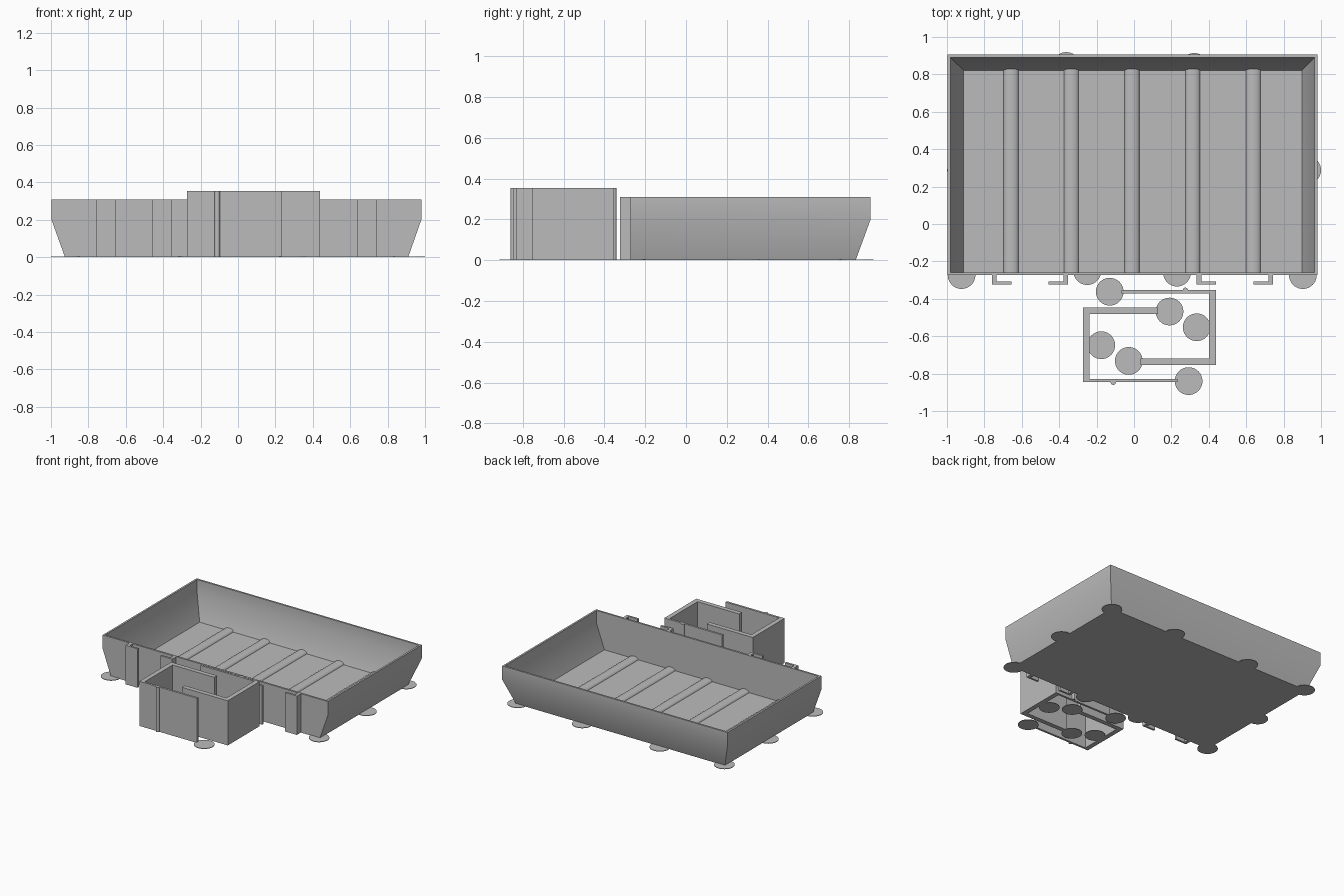
import bpy, bmesh, math

if "Cube" in bpy.data.objects:
    bpy.data.objects.remove(bpy.data.objects["Cube"])

grey = bpy.data.materials.new("plain grey")
grey.diffuse_color = (0.5, 0.5, 0.5, 1)
grey.use_nodes = True
grey.node_tree.nodes["Principled BSDF"].inputs["Base Color"].default_value = grey.diffuse_color


def finish(bm, name, smooth=False):
    bmesh.ops.recalc_face_normals(bm, faces=bm.faces[:])
    me = bpy.data.meshes.new(name)
    bm.to_mesh(me)
    bm.free()
    ob = bpy.data.objects.new(name, me)
    bpy.context.collection.objects.link(ob)
    me.materials.append(grey)
    if smooth:
        bpy.ops.object.select_all(action='DESELECT')
        bpy.context.view_layer.objects.active = ob
        ob.select_set(True)
        bpy.ops.object.shade_smooth_by_angle(angle=math.radians(35))
    return ob


def extrude_outline(name, pts, z0, z1):
    """Upright prism from an outline seen from above."""
    bm = bmesh.new()
    face = bm.faces.new([bm.verts.new((x, y, z0)) for x, y in pts])
    new = bmesh.ops.extrude_face_region(bm, geom=[face])["geom"]
    for v in new:
        if isinstance(v, bmesh.types.BMVert):
            v.co.z = z1
    return finish(bm, name)


def cylinder(name, x, y, r, h, sides):
    bm = bmesh.new()
    bmesh.ops.create_cone(bm, cap_ends=True, segments=sides, radius1=r, radius2=r, depth=h)
    bmesh.ops.translate(bm, verts=bm.verts[:], vec=(x, y, h / 2))
    return finish(bm, name, True)


# Open tray: flared sides and back, upright front; rings run up outside, down inside
TRAY_H, FLOOR = 0.309, 0.015
rings = [
    (-0.925, 0.91, -0.273, 0.832, 0.0),
    (-0.997, 0.98, -0.273, 0.905, 0.20),
    (-0.997, 0.98, -0.273, 0.905, TRAY_H),
    (-0.982, 0.965, -0.258, 0.89, TRAY_H),
    (-0.982, 0.965, -0.258, 0.89, 0.203),
    (-0.912, 0.897, -0.258, 0.822, FLOOR),
]
bm = bmesh.new()
loops = [[bm.verts.new(c) for c in ((a, p, z), (b, p, z), (b, q, z), (a, q, z))]
         for a, b, p, q, z in rings]
for lo, hi in zip(loops, loops[1:]):
    for i in range(4):
        j = (i + 1) % 4
        bm.faces.new((lo[i], lo[j], hi[j], hi[i]))
bm.faces.new(loops[0][::-1])
bm.faces.new(loops[-1])
finish(bm, "tray", True)

# Low rounded ribs across the tray floor
for x in (-0.657, -0.335, -0.011, 0.314, 0.638):
    bm = bmesh.new()
    arc = [(x + 0.04 * math.cos(math.pi * i / 10), FLOOR - 0.002 + 0.022 * math.sin(math.pi * i / 10))
           for i in range(11)]
    ends = [[bm.verts.new((px, y, pz)) for px, pz in arc] for y in (-0.26, 0.828)]
    for i in range(11):
        j = (i + 1) % 11
        bm.faces.new((ends[0][i], ends[0][j], ends[1][j], ends[1][i]))
    for end in ends:
        bm.faces.new(end)
    finish(bm, "floor_rib", True)

# L-shaped hooks on the front wall: outer post edge and foot direction
for x, d in ((-0.76, 1), (-0.352, -1), (0.335, 1), (0.743, -1)):
    t, foot = 0.025 * d, 0.104 * d
    extrude_outline("front_hook", [(x, -0.268), (x, -0.323), (x + foot, -0.323),
                                   (x + foot, -0.307), (x + t, -0.307), (x + t, -0.268)],
                    0, TRAY_H)

# Two interlocking C-shaped clips, one a half turn of the other, each with a small bump
CLIP_H = 0.354
cx, cy = 0.082, -0.6
clip = [(-0.068, -0.354), (0.438, -0.354), (0.438, -0.754), (0.035, -0.754),
        (0.035, -0.718), (0.401, -0.718), (0.401, -0.371), (-0.068, -0.371)]
for s, name in ((1, "right_clip"), (-1, "left_clip")):
    def turn(x, y):
        return (x, y) if s == 1 else (2 * cx - x, 2 * cy - y)
    extrude_outline(name, [turn(x, y) for x, y in clip], 0, CLIP_H)
    cylinder(name + "_bump", *turn(0.275, -0.354), 0.014, CLIP_H, 16)

# Thin round pads under corners, edges and clips
pads = [(-0.922, -0.273), (0.903, -0.273), (-0.25, -0.252), (0.23, -0.26),
        (-0.915, 0.825), (0.90, 0.825), (-0.362, 0.845), (0.322, 0.84),
        (-0.925, 0.288), (0.926, 0.288),
        (-0.13, -0.362), (0.19, -0.468), (0.335, -0.552),
        (-0.175, -0.648), (-0.028, -0.732), (0.292, -0.84)]
for x, y in pads:
    cylinder("round_pad", x, y, 0.074, 0.004, 40)
